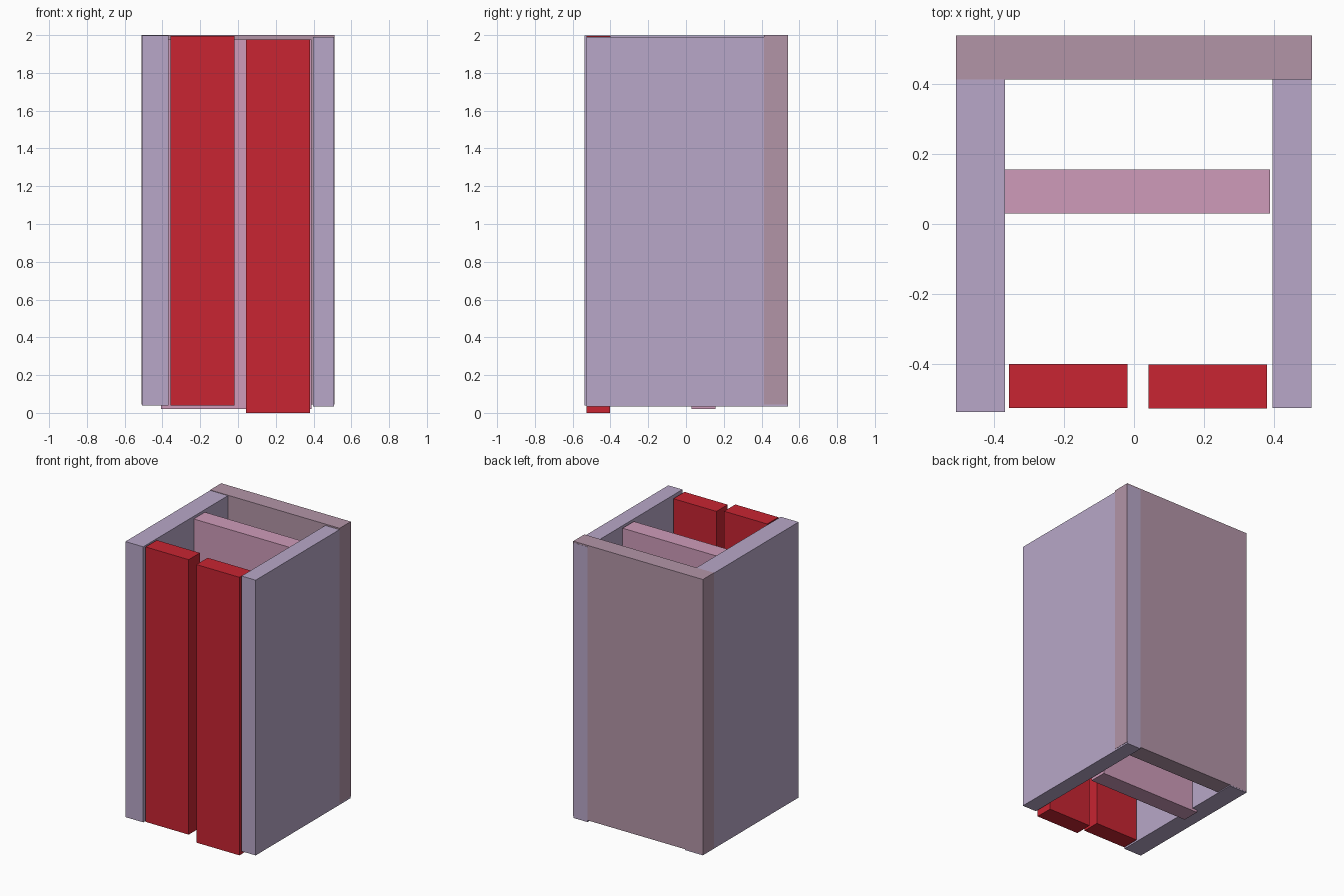
import bpy

if "Cube" in bpy.data.objects:
    bpy.data.objects.remove(bpy.data.objects["Cube"])


def material(name, rgb):
    m = bpy.data.materials.new(name)
    m.diffuse_color = (*rgb, 1)
    m.use_nodes = True
    m.node_tree.nodes["Principled BSDF"].inputs["Base Color"].default_value = m.diffuse_color
    return m


def box(name, x, y, z, mat):
    """Box from (min, max) extents on each axis."""
    bpy.ops.mesh.primitive_cube_add(size=1, location=[(a + b) / 2 for a, b in (x, y, z)])
    ob = bpy.context.object
    ob.name = name
    ob.scale = [b - a for a, b in (x, y, z)]
    bpy.ops.object.transform_apply(location=False, rotation=False, scale=True)
    ob.data.materials.append(mat)
    return ob


lavender = material("lavender", (0.48, 0.39, 0.58))
mauve = material("mauve", (0.45, 0.30, 0.39))
pink = material("pink", (0.62, 0.33, 0.49))
red = material("red", (0.58, 0.018, 0.032))

# Side panels, running the full depth into the back panel
box("left_side_panel", (-0.509, -0.369), (-0.538, 0.538), (0.038, 1.997), lavender)
box("right_side_panel", (0.397, 0.508), (-0.527, 0.54), (0.033, 1.99), lavender)

# Back panel
box("back_panel", (-0.51, 0.51), (0.414, 0.539), (0.045, 2.0), mauve)

# Upright divider, tucked into the left side
box("inner_divider", (-0.408, 0.389), (0.03, 0.156), (0.021, 1.978), pink)

# Front doors, hung at slightly different heights
box("left_door", (-0.358, -0.019), (-0.527, -0.401), (0.04, 1.995), red)
box("right_door", (0.042, 0.381), (-0.528, -0.402), (0.0, 1.977), red)
